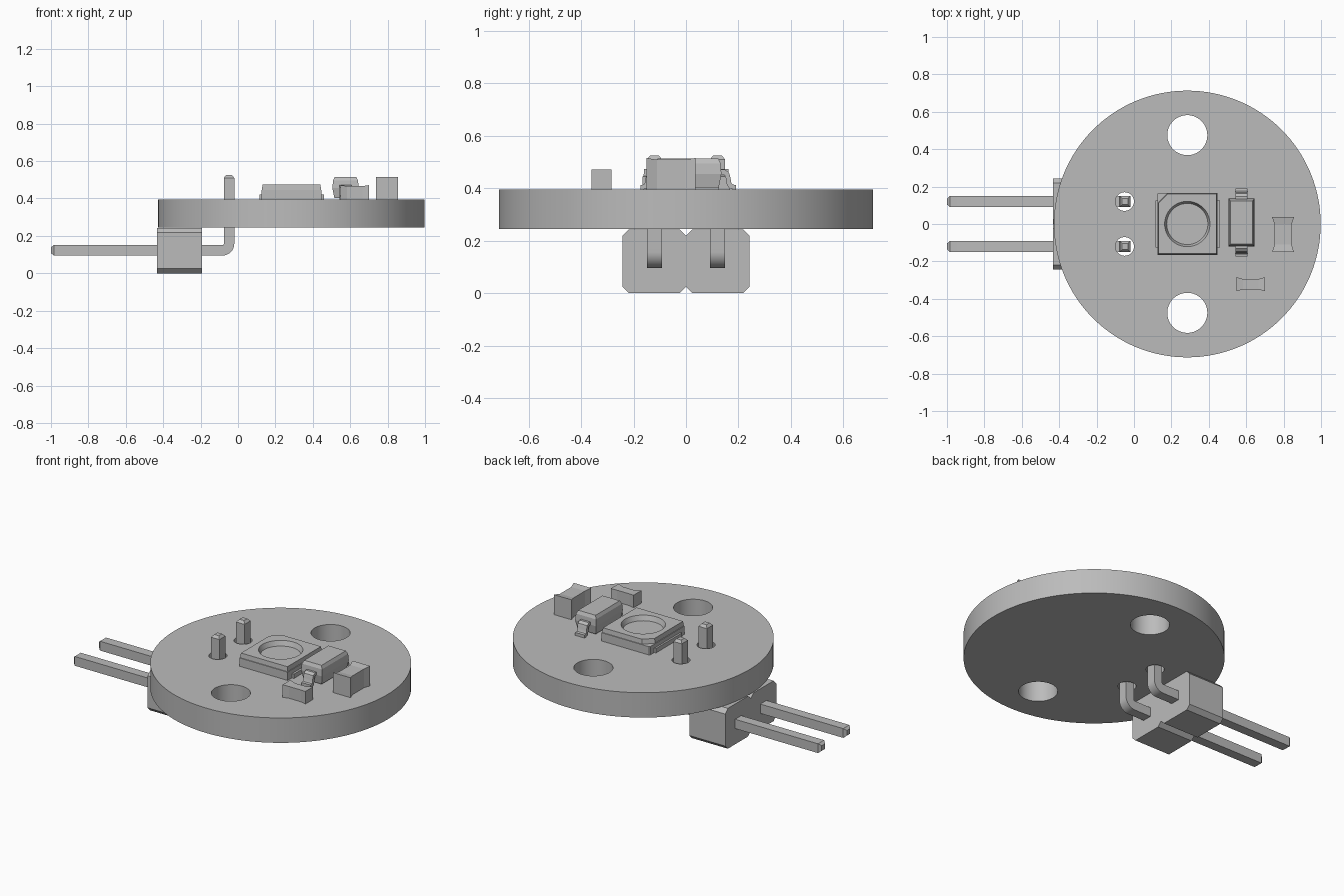
import bpy, bmesh
from math import sin, cos, pi, radians
from mathutils import Vector

if "Cube" in bpy.data.objects:
    bpy.data.objects.remove(bpy.data.objects["Cube"])

grey = bpy.data.materials.new("plain grey")
grey.use_nodes = True
TONE = (0.5, 0.5, 0.5, 1)
grey.diffuse_color = TONE
grey.node_tree.nodes["Principled BSDF"].inputs["Base Color"].default_value = TONE

BOARD_X, BOARD_BOTTOM, BOARD_TOP = 0.285, 0.245, 0.395


def loft(name, rings, smooth=False):
    """Skin a list of equal-sized rings and cap both ends."""
    bm = bmesh.new()
    loops = [[bm.verts.new(p) for p in ring] for ring in rings]
    for a, b in zip(loops, loops[1:]):
        for i in range(len(a)):
            j = (i + 1) % len(a)
            bm.faces.new((a[i], a[j], b[j], b[i]))
    bm.faces.new(loops[0][::-1])
    bm.faces.new(loops[-1])
    bmesh.ops.recalc_face_normals(bm, faces=bm.faces)
    mesh = bpy.data.meshes.new(name)
    bm.to_mesh(mesh)
    bm.free()
    mesh.materials.append(grey)
    obj = bpy.data.objects.new(name, mesh)
    bpy.context.collection.objects.link(obj)
    if smooth:
        activate(obj)
        bpy.ops.object.shade_smooth_by_angle(angle=radians(30))
    return obj


def activate(obj):
    bpy.ops.object.select_all(action='DESELECT')
    obj.select_set(True)
    bpy.context.view_layer.objects.active = obj


def rect(x0, x1, y0, y1, z, inset=0):
    x0, x1, y0, y1 = x0 + inset, x1 - inset, y0 + inset, y1 - inset
    return [(x0, y0, z), (x1, y0, z), (x1, y1, z), (x0, y1, z)]


def circle(x, y, r, z, n=64):
    return [(x + r * cos(2 * pi * i / n), y + r * sin(2 * pi * i / n), z) for i in range(n)]


def cut(obj, cutters):
    """Subtract the cutters, then discard them."""
    activate(obj)
    for c in cutters:
        c.hide_render = True
        mod = obj.modifiers.new("cut", 'BOOLEAN')
        mod.operation, mod.solver, mod.object = 'DIFFERENCE', 'EXACT', c
        bpy.ops.object.modifier_apply(modifier=mod.name)
        bpy.data.objects.remove(c)


def sweep(name, path, half_t, half_w, place, taper=1):
    """Run a rectangular bar along a flat path; place(u, w, z) puts it in space."""
    pts = [Vector(p) for p in path]
    rings = []
    for i, p in enumerate(pts):
        before = (p - pts[i - 1]).normalized() if i else None
        after = (pts[i + 1] - p).normalized() if i < len(pts) - 1 else None
        t = ((before or after) + (after or before)).normalized()
        mitre = 1 / t.dot(after or before)
        k = taper if not (before and after) else 1
        n = Vector((-t.y, t.x)) * half_t * mitre * k
        w = half_w * k
        a, b = p + n, p - n
        rings.append([place(a.x, -w, a.y), place(a.x, w, a.y),
                      place(b.x, w, b.y), place(b.x, -w, b.y)])
    return loft(name, rings, smooth=True)


# Round board with two mounting holes and two pin holes
board = loft("board", [circle(BOARD_X, 0, 0.713, z, 128) for z in (BOARD_BOTTOM, BOARD_TOP)])
cut(board, [loft("hole_cutter", [circle(x, y * s, r, z, n) for z in (0.2, 0.45)])
            for x, y, r, n in ((BOARD_X, 0.475, 0.107, 64), (-0.05, 0.12, 0.05, 32))
            for s in (-1, 1)])
activate(board)
bpy.ops.object.shade_smooth_by_angle(angle=radians(30))

# Header housing: two chamfered blocks, each with a bent pin
R = 0.035
bend = [(-0.048 - R + R * sin(a), 0.123 + R - R * cos(a))
        for a in (i * pi / 16 for i in range(9))]
pin_path = [(-1, 0.123), (-0.985, 0.123)] + bend + [(-0.048, 0.51), (-0.048, 0.525)]
for side, s in (("right", -1), ("left", 1)):
    h, c = 0.1215, 0.025
    outline = [(-h + c, 0), (h - c, 0), (h, c), (h, 2 * h - c),
               (h - c, 2 * h), (-h + c, 2 * h), (-h, 2 * h - c), (-h, c)]
    loft("header_block_" + side, [[(x, s * h + y, z) for y, z in outline]
                                  for x in (-0.432, -0.193)])
    sweep("pin_" + side, pin_path, 0.028, 0.029,
          lambda u, w, z, y=s * 0.12: (u, y + w, z), taper=0.55)

# Square light package: leads, body with a clipped corner, round recess
loft("light_leads", [rect(0.114, 0.46, -0.125, 0.125, z) for z in (BOARD_TOP, 0.421)])


def clipped(z, clip, inset=0):
    a, b, c, d = rect(0.125, 0.447, -0.165, 0.167, z, inset)
    return [a, b, c, (d[0] + clip, d[1], z), (d[0], d[1] - clip, z)]


body = loft("light_body", [clipped(BOARD_TOP, 0.005), clipped(0.445, 0.005),
                           clipped(0.446, 0.05, 0.003), clipped(0.474, 0.05, 0.006)])
cut(body, [loft("recess_cutter", [circle(BOARD_X, 0, 0.11, 0.445),
                                  circle(BOARD_X, 0, 0.122, 0.476)])])

# Diode: seamed body with a gull-wing lead at each end
loft("diode_body", [rect(0.505, 0.645, -0.12, 0.135, z, i)
                    for z, i in ((0.402, 0.01), (0.455, 0), (0.495, 0.003), (0.514, 0.012))])
lead_path = [(0.1, 0.462), (0.137, 0.462), (0.148, 0.454), (0.153, 0.438),
             (0.155, 0.42), (0.162, 0.408), (0.173, 0.404), (0.182, 0.404)]
for side, s in (("front", -1), ("back", 1)):
    sweep("diode_lead_" + side, lead_path, 0.009, 0.031,
          lambda u, w, z, s=s: (0.575 + w, 0.008 + s * u, z))


# Chip components: two end caps with a slightly narrower waist
def chip(name, cx, cy, length, width, height, cap, waist, along_x):
    rings = []
    for u, d in ((-length / 2, 0), (cap - length / 2, waist),
                 (length / 2 - cap, waist), (length / 2, 0)):
        w, top = width / 2 - d, BOARD_TOP + height - d * 0.5
        ring = [(-w, BOARD_TOP), (w, BOARD_TOP), (w, top), (-w, top)]
        rings.append([(cx + u, cy + v, z) if along_x else (cx + v, cy + u, z)
                      for v, z in ring])
    loft(name, rings)


chip("large_chip", 0.797, -0.057, 0.187, 0.117, 0.12, 0.04, 0.013, False)
chip("small_chip", 0.625, -0.322, 0.152, 0.075, 0.076, 0.035, 0.01, True)
